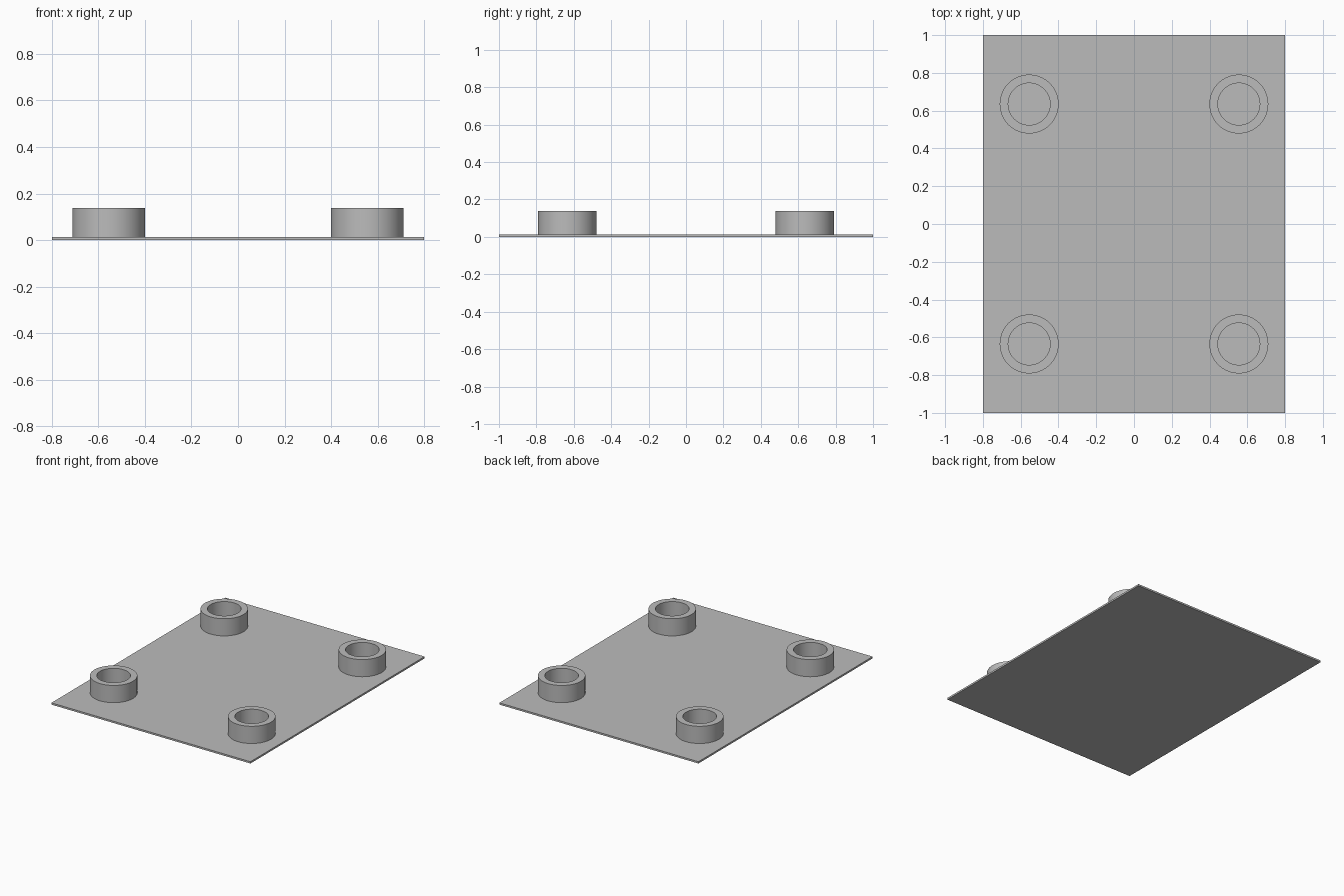
import bpy
import bmesh
import math

if "Cube" in bpy.data.objects:
    bpy.data.objects.remove(bpy.data.objects["Cube"], do_unlink=True)

PLATE_T = 0.013
RING_TOP = 0.138
OUTER_R, INNER_R = 0.156, 0.111
RING_X, RING_Y = 0.555, 0.635
SEGMENTS = 64

# Single grey material
grey = bpy.data.materials.new("plain grey")
grey.use_nodes = True
colour = (0.50, 0.50, 0.50, 1)
grey.diffuse_color = colour
grey.node_tree.nodes["Principled BSDF"].inputs["Base Color"].default_value = colour


def add_object(name, bm, location):
    bmesh.ops.recalc_face_normals(bm, faces=bm.faces)
    mesh = bpy.data.meshes.new(name)
    bm.to_mesh(mesh)
    bm.free()
    mesh.materials.append(grey)
    obj = bpy.data.objects.new(name, mesh)
    obj.location = location
    bpy.context.collection.objects.link(obj)
    return obj


# Thin base plate
bm = bmesh.new()
bmesh.ops.create_cube(bm, size=1)
bmesh.ops.scale(bm, vec=(1.6, 2, PLATE_T), verts=bm.verts)
add_object("base_plate", bm, (0, 0, PLATE_T / 2))


# Open ring: a rectangular wall section spun round the z axis
def add_ring(name, x, y):
    bm = bmesh.new()
    height = RING_TOP - PLATE_T
    section = [(INNER_R, 0), (OUTER_R, 0), (OUTER_R, height), (INNER_R, height)]
    verts = [bm.verts.new((r, 0, z)) for r, z in section]
    edges = [bm.edges.new((verts[i], verts[(i + 1) % 4])) for i in range(4)]
    bmesh.ops.spin(bm, geom=verts + edges, cent=(0, 0, 0), axis=(0, 0, 1),
                   angle=math.tau, steps=SEGMENTS, use_merge=True)
    bmesh.ops.remove_doubles(bm, verts=bm.verts, dist=0.0001)
    ring = add_object(name, bm, (x, y, PLATE_T))
    bpy.ops.object.select_all(action="DESELECT")
    ring.select_set(True)
    bpy.context.view_layer.objects.active = ring
    bpy.ops.object.shade_smooth_by_angle(angle=math.radians(40))


# One ring near each corner
for side, sx in (("right", -1), ("left", 1)):
    for end, sy in (("front", -1), ("back", 1)):
        add_ring(f"{end}_{side}_ring", sx * RING_X, sy * RING_Y)
